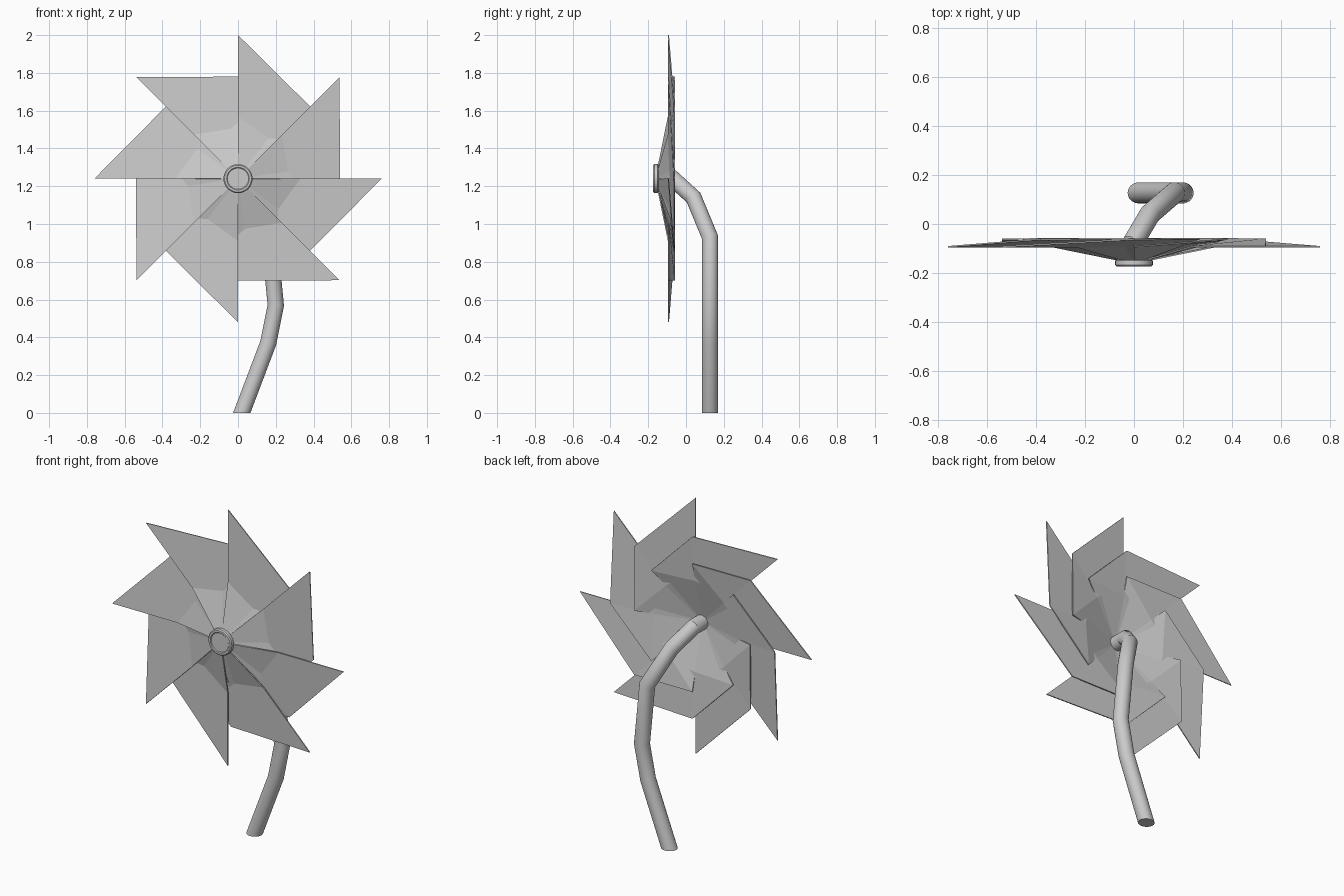
import bpy, bmesh
from math import sin, cos, pi, radians
from mathutils import Vector

if "Cube" in bpy.data.objects:
    bpy.data.objects.remove(bpy.data.objects["Cube"])

HUB_Z = 1.24


def make_object(name, bm):
    bmesh.ops.recalc_face_normals(bm, faces=bm.faces)
    me = bpy.data.meshes.new(name)
    bm.to_mesh(me)
    bm.free()
    ob = bpy.data.objects.new(name, me)
    bpy.context.collection.objects.link(ob)
    return ob


def smooth(ob, angle):
    bpy.ops.object.select_all(action='DESELECT')
    ob.select_set(True)
    bpy.context.view_layer.objects.active = ob
    bpy.ops.object.shade_smooth_by_angle(angle=radians(angle))


def polar(r, deg, y):
    return Vector((r * cos(radians(deg)), y, r * sin(radians(deg))))


# Folded paper blades: each tucks under its clockwise neighbour
def blade(name, turn):
    bm = bmesh.new()
    centre, fold_a, fold_b, tip, notch, tuck = [bm.verts.new(p) for p in (
        polar(0, 0, -0.16),
        polar(0.33, 90, -0.093),
        polar(0.27, 45, -0.084),
        polar(0.76, 90, -0.093),
        polar(0.54, 45, -0.062),
        polar(0.38, 0, -0.06))]
    for f in ((centre, fold_b, fold_a), (fold_a, fold_b, notch, tip),
              (centre, tuck, fold_b), (fold_b, tuck, notch)):
        bm.faces.new(f)
    ob = make_object(name, bm)
    ob.location.z = HUB_Z
    ob.rotation_euler.y = turn
    mod = ob.modifiers.new("thickness", 'SOLIDIFY')
    mod.thickness = 0.006
    mod.offset = 0


for i in range(8):
    blade(f"blade_{i + 1}", i * pi / 4)

# Hub button: lathed profile of (radius, y)
bm = bmesh.new()
profile = [(0.07, -0.145), (0.077, -0.15), (0.077, -0.168), (0.071, -0.174),
           (0.060, -0.174), (0.056, -0.170)]
rings = [[bm.verts.new(polar(r, a * 360 / 32, y)) for a in range(32)] for r, y in profile]
for lo, hi in zip(rings, rings[1:]):
    for a in range(32):
        b = (a + 1) % 32
        bm.faces.new((lo[a], lo[b], hi[b], hi[a]))
bm.faces.new(rings[0])
bm.faces.new(rings[-1])
hub = make_object("hub_button", bm)
hub.location.z = HUB_Z
smooth(hub, 30)

# Bent stem: round tube with mitred bends, cut flat at the base
path = [Vector(p) for p in ((0.02, 0.127, 0), (0.16, 0.127, 0.37), (0.20, 0.127, 0.57),
                            (0.165, 0.127, 0.93), (0.065, 0.04, 1.14),
                            (0, -0.07, HUB_Z), (0, -0.145, HUB_Z))]
dirs = [(b - a).normalized() for a, b in zip(path, path[1:])]
SIDES, R = 24, 0.043
u = dirs[0].cross(Vector((0, 1, 0))).normalized()
v = dirs[0].cross(u)
ring = [path[0] + R * (u * cos(2 * pi * k / SIDES) + v * sin(2 * pi * k / SIDES))
        for k in range(SIDES)]


def slide(points, d, plane_point, normal):
    return [p + d * ((plane_point - p).dot(normal) / d.dot(normal)) for p in points]


ring = slide(ring, dirs[0], path[0], Vector((0, 0, 1)))
bm = bmesh.new()
last = [bm.verts.new(p) for p in ring]
bm.faces.new(last)
for i, d in enumerate(dirs):
    normal = d + dirs[i + 1] if i + 1 < len(dirs) else d
    ring = slide(ring, d, path[i + 1], normal)
    cur = [bm.verts.new(p) for p in ring]
    for k in range(SIDES):
        n = (k + 1) % SIDES
        bm.faces.new((last[k], last[n], cur[n], cur[k]))
    last = cur
bm.faces.new(last)
smooth(make_object("stem", bm), 40)
